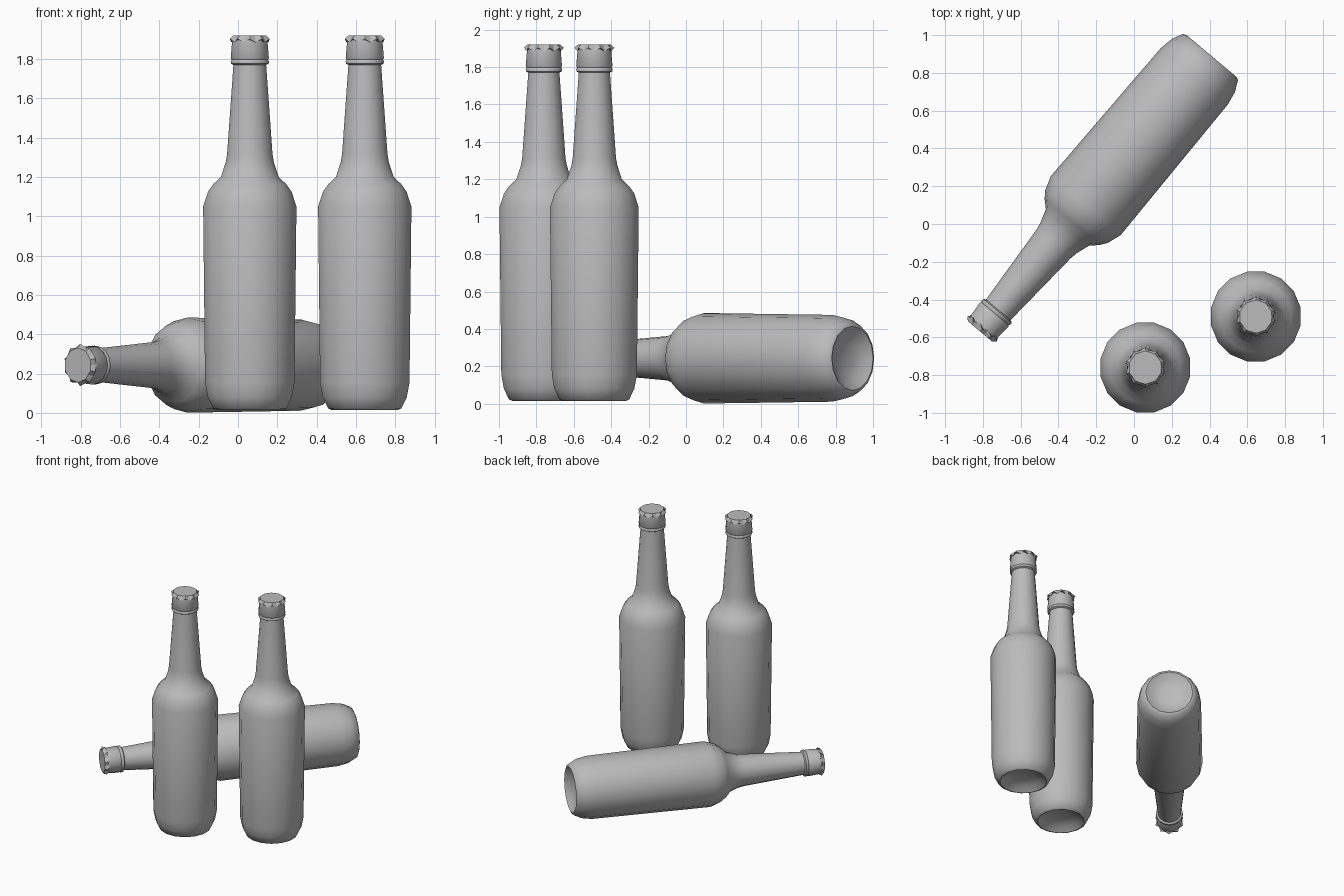
import bpy, bmesh
from math import sin, cos, pi, radians
from mathutils import Matrix, Vector

cube = bpy.data.objects.get("Cube")
if cube:
    bpy.data.objects.remove(cube, do_unlink=True)

grey = bpy.data.materials.new("plain grey")
grey.use_nodes = True
GREY = (0.5, 0.5, 0.5, 1)
grey.diffuse_color = GREY
grey.node_tree.nodes["Principled BSDF"].inputs["Base Color"].default_value = GREY

# (radius, height) from the hollow of the base up to the lip
BOTTLE = [(0.07, 0.05), (0.13, 0.03), (0.172, 0), (0.19, 0.008),
          (0.218, 0.065), (0.232, 0.14), (0.242, 1.035), (0.217, 1.11),
          (0.19, 1.148), (0.15, 1.185), (0.125, 1.26), (0.118, 1.3),
          (0.085, 1.755), (0.098, 1.762), (0.099, 1.775), (0.094, 1.782),
          (0.099, 1.79), (0.091, 1.885)]
SIDES = 16
TEETH = 10
HEIGHT = 1.905


def ring(bm, count, phase, point):
    """Ring of vertices; point(i) gives radius and height."""
    verts = []
    for i in range(count):
        a = 2 * pi * (i + phase) / count
        r, z = point(i)
        verts.append(bm.verts.new((r * cos(a), r * sin(a), z)))
    return verts


def loft(name, rings, bm, matrix, smooth):
    """Skin the rings, close both ends and make the object."""
    for low, high in zip(rings, rings[1:]):
        n = len(low)
        for i in range(n):
            j = (i + 1) % n
            bm.faces.new((low[i], low[j], high[j], high[i]))
    bm.faces.new(reversed(rings[0]))
    bm.faces.new(rings[-1])
    bmesh.ops.recalc_face_normals(bm, faces=bm.faces[:])
    mesh = bpy.data.meshes.new(name)
    bm.to_mesh(mesh)
    bm.free()
    mesh.materials.append(grey)
    obj = bpy.data.objects.new(name, mesh)
    bpy.context.collection.objects.link(obj)
    obj.matrix_world = matrix
    if smooth:
        bpy.ops.object.select_all(action='DESELECT')
        obj.select_set(True)
        bpy.context.view_layer.objects.active = obj
        bpy.ops.object.shade_smooth_by_angle(angle=radians(42))
    return obj


def bottle(label, matrix, phase):
    # glass body
    bm = bmesh.new()
    rings = [ring(bm, SIDES, phase, lambda i, p=p: p) for p in BOTTLE]
    loft(label + "_bottle", rings, bm, matrix, True)
    # crimped cap with a toothed skirt
    bm = bmesh.new()
    n = 2 * TEETH
    rings = [ring(bm, n, 0, lambda i: (0.08, 1.88)),
             ring(bm, n, 0, lambda i: (0.107, 1.888) if i % 2 else (0.094, 1.87)),
             ring(bm, n, 0, lambda i: (0.088, HEIGHT) if i % 2 else (0.0845, HEIGHT))]
    loft(label + "_cap", rings, bm, matrix, False)


# two standing bottles
bottle("front", Matrix.Translation((0.06, -0.76, 0.015)), 0.5)
bottle("left", Matrix.Translation((0.645, -0.49, 0.015)), 0.5)

# one bottle lying on its side
axis = Vector((-0.643, -0.766, 0))
turn = axis.to_track_quat('Z', 'Y').to_matrix().to_4x4()
bottle("lying", Matrix.Translation((0.41, 0.89, 0.243)) @ turn, 0)
